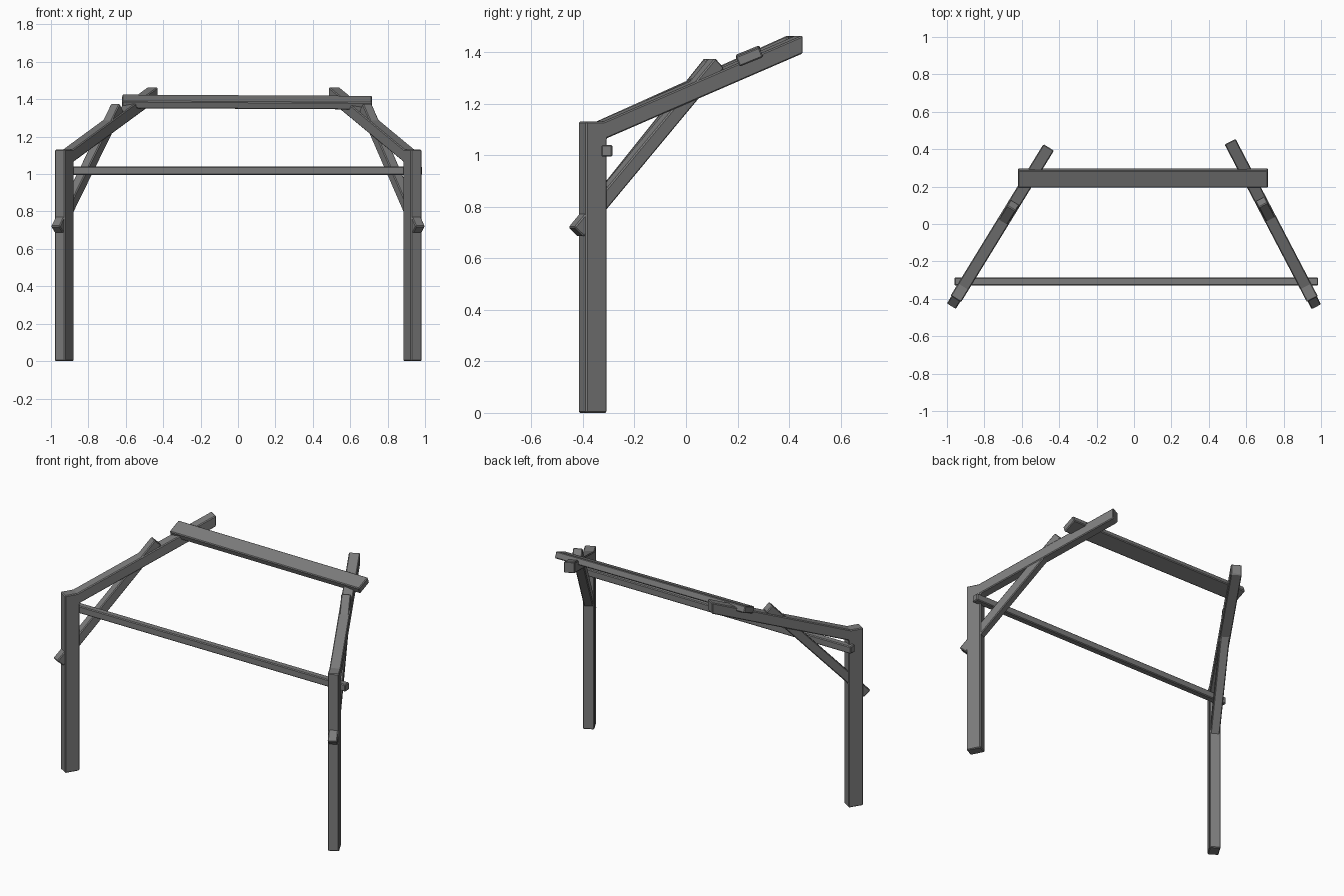
import bpy, bmesh
from math import radians
from mathutils import Matrix

if "Cube" in bpy.data.objects:
    bpy.data.objects.remove(bpy.data.objects["Cube"])

FRAME_W = 0.066  # post and rafter width
BRACE_W = 0.056  # slimmer, so it is buried where it crosses the frame

# dark grey timber
dark = bpy.data.materials.new("dark_timber")
dark.diffuse_color = (0.2, 0.2, 0.2, 1)
dark.use_nodes = True
dark.node_tree.nodes["Principled BSDF"].inputs["Base Color"].default_value = dark.diffuse_color


def finish(name, bm, matrix, bevel=0.005):
    bmesh.ops.recalc_face_normals(bm, faces=bm.faces)
    me = bpy.data.meshes.new(name)
    bm.to_mesh(me)
    bm.free()
    me.materials.append(dark)
    ob = bpy.data.objects.new(name, me)
    bpy.context.collection.objects.link(ob)
    ob.matrix_world = matrix
    mod = ob.modifiers.new("worn_edges", "BEVEL")
    mod.width = bevel
    mod.segments = 1
    return ob


def timber(name, profile, width, matrix):
    """Extrude a (distance, height) outline across the timber width."""
    bm = bmesh.new()
    face = bm.faces.new([bm.verts.new((-width / 2, s, z)) for s, z in profile])
    ext = bmesh.ops.extrude_face_region(bm, geom=[face])
    verts = [g for g in ext["geom"] if isinstance(g, bmesh.types.BMVert)]
    bmesh.ops.translate(bm, verts=verts, vec=(width, 0, 0))
    return finish(name, bm, matrix)


def box(name, size, matrix):
    bm = bmesh.new()
    bmesh.ops.create_cube(bm, size=1)
    bmesh.ops.scale(bm, verts=bm.verts, vec=size)
    return finish(name, bm, matrix)


# post and sloping rafter share one outline; the brace crosses both
frame = [(-0.046, 0), (0.045, 0), (0.045, 1.065), (0.905, 1.395),
         (0.905, 1.465), (0.032, 1.13), (-0.046, 1.13)]
brace = [(-0.052, 0.683), (0.562, 1.338), (0.523, 1.377), (-0.094, 0.72)]

# two side frames, swung inwards by slightly different angles
for side, x, yaw in (("left", -0.929, -31.5), ("right", 0.933, 27.6)):
    m = Matrix.Translation((x, -0.362, 0)) @ Matrix.Rotation(radians(yaw), 4, "Z")
    timber(side + "_post_and_rafter", frame, FRAME_W, m)
    timber(side + "_brace", brace, BRACE_W, m)

# lower rail behind the posts
box("cross_rail", (1.945, 0.043, 0.046), Matrix.Translation((0.0125, -0.307, 1.017)))

# plank laid across the rafters, tilted with their slope
box("top_plank", (1.336, 0.099, 0.042),
    Matrix.Translation((0.049, 0.246, 1.385))
    @ Matrix.Rotation(0.005, 4, "Y") @ Matrix.Rotation(radians(22), 4, "X"))
